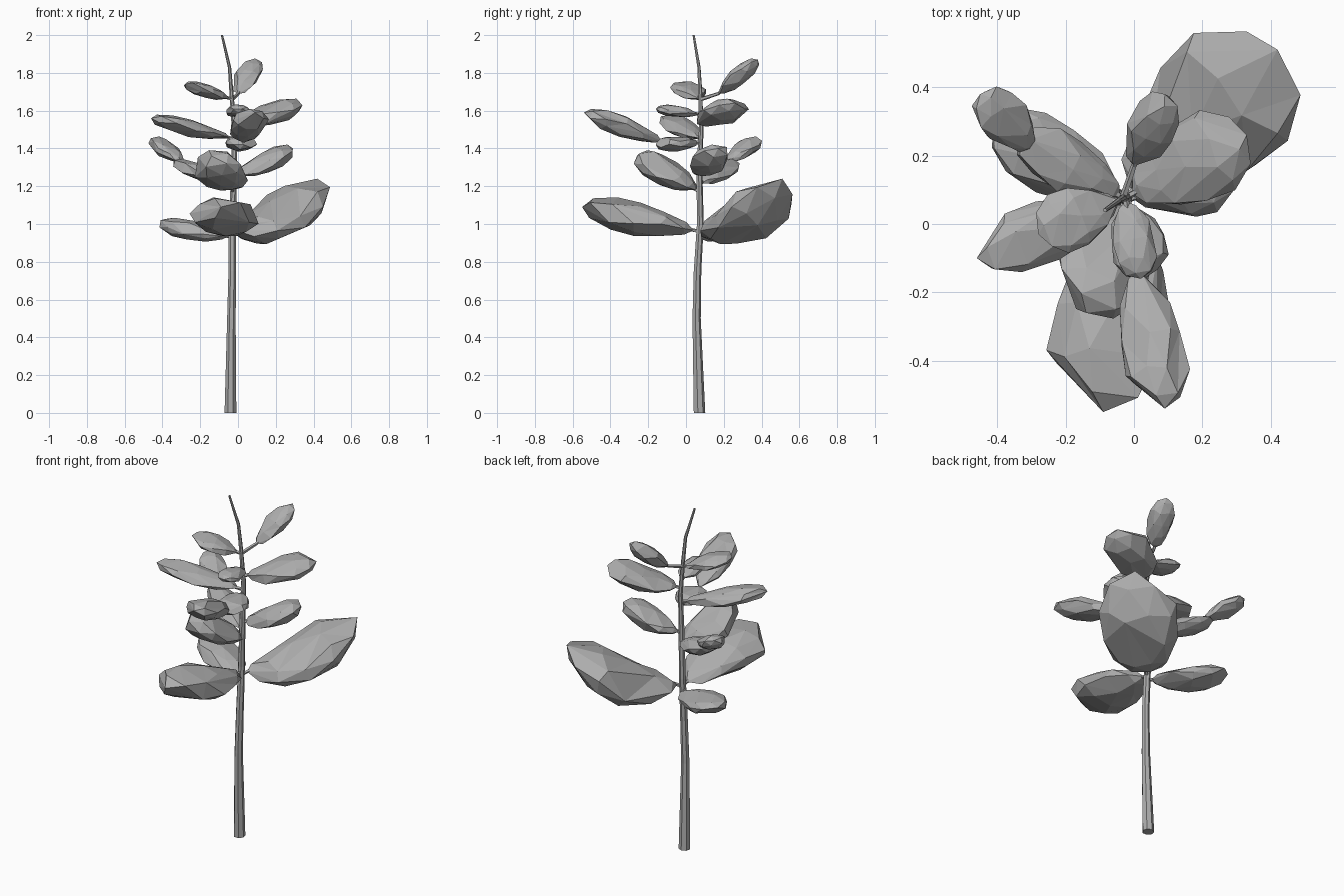
import bpy, bmesh, random
from mathutils import Vector

random.seed(4)
cube = bpy.data.objects.get("Cube")
if cube:
    bpy.data.objects.remove(cube)

# One stone grey for everything
grey = bpy.data.materials.new("stone_grey")
grey.use_nodes = True
colour = (0.42, 0.42, 0.42, 1)
grey.diffuse_color = colour
grey.node_tree.nodes["Principled BSDF"].inputs["Base Color"].default_value = colour


def finish(name, bm):
    bmesh.ops.recalc_face_normals(bm, faces=bm.faces)
    mesh = bpy.data.meshes.new(name)
    bm.to_mesh(mesh)
    bm.free()
    mesh.materials.append(grey)
    bpy.context.collection.objects.link(bpy.data.objects.new(name, mesh))


def tube(name, points, radii, sides=7):
    """Flat-sided tapered tube along a path, capped at both ends."""
    bm = bmesh.new()
    rings = []
    points = [Vector(p) for p in points]
    for i, (p, r) in enumerate(zip(points, radii)):
        along = points[min(i + 1, len(points) - 1)] - points[max(i - 1, 0)]
        turn = Vector((0, 0, 1)).rotation_difference(along).to_matrix()
        if name == "trunk" and i == 0:
            turn.identity()
        made = bmesh.ops.create_circle(bm, segments=sides, radius=r, cap_ends=i in (0, len(points) - 1))
        for v in made["verts"]:
            v.co = p + turn @ v.co
        rings.append(made["verts"])
    for low, high in zip(rings, rings[1:]):
        for k in range(sides):
            n = (k + 1) % sides
            bm.faces.new((low[k], low[n], high[n], high[k]))
    finish(name, bm)


def foliage(name, base, tip, width, thick, sag):
    """Chunky irregular pad, narrow at the base, broad near the tip, with a sagging middle."""
    base, tip = Vector(base), Vector(tip)
    axis = tip - base
    side = axis.cross(Vector((0, 0, 1))).normalized()
    up = side.cross(axis).normalized()
    ball = bmesh.new()
    bmesh.ops.create_icosphere(ball, subdivisions=2, radius=1)
    ends = [v.co.copy() for v in ball.verts if abs(v.co.z) > 0.99]
    body = [v.co.copy() for v in ball.verts if abs(v.co.z) <= 0.99]
    ball.free()
    # Hull over a random share of the ball's points gives large uneven facets
    bm = bmesh.new()
    for co in ends + random.sample(body, 30):
        bm.verts.new(co)
    hull = bmesh.ops.convex_hull(bm, input=bm.verts)
    spare = [g for g in hull["geom_interior"] if isinstance(g, bmesh.types.BMVert)]
    bmesh.ops.delete(bm, geom=spare, context="VERTS")
    for v in bm.verts:
        x, y, t = v.co
        swell = (0.99 + 0.25 * t) * random.uniform(0.94, 1.12)
        v.co = (base + axis * (t + 1) / 2 + side * x * swell * width / 2
                + up * y * swell * thick / 2 - Vector((0, 0, sag * (1 - t * t))))
    finish(name, bm)


# Trunk
path = [(-0.04, 0.07, 0), (-0.035, 0.055, 0.5), (-0.03, 0.06, 0.75), (-0.03, 0.075, 1),
        (-0.02, 0.07, 1.3), (-0.02, 0.08, 1.5), (-0.035, 0.075, 1.7),
        (-0.045, 0.068, 1.83), (-0.085, 0.04, 2)]
tube("trunk", path, [0.032, 0.023, 0.021, 0.019, 0.016, 0.013, 0.011, 0.009, 0.006])


def on_trunk(z):
    for a, b in zip(path, path[1:]):
        if a[2] <= z <= b[2]:
            return Vector(a).lerp(Vector(b), (z - a[2]) / (b[2] - a[2]))


# Foliage pads: attach height, tip, width, thickness, sag
pads = {
    "low_back_left": (0.95, (0.42, 0.51, 1.24), 0.41, 0.22, 0.09),
    "low_front": (0.96, (-0.09, -0.55, 1.09), 0.35, 0.17, 0),
    "low_back_right": (0.93, (-0.41, 0.29, 1.01), 0.22, 0.1, 0.01),
    "middle_front": (1.17, (-0.14, -0.26, 1.36), 0.29, 0.15, 0),
    "middle_back_right": (1.21, (-0.34, 0.25, 1.33), 0.16, 0.09, 0),
    "middle_left": (1.26, (0.29, 0.17, 1.4), 0.21, 0.11, 0.01),
    "upper_right": (1.45, (-0.46, -0.1, 1.56), 0.18, 0.09, 0),
    "upper_front_inner": (1.43, (0.03, -0.16, 1.42), 0.16, 0.08, 0),
    "upper_left": (1.53, (0.33, 0.26, 1.64), 0.26, 0.11, 0.01),
    "top_front": (1.58, (0.02, -0.16, 1.61), 0.13, 0.06, 0),
    "top_right": (1.66, (-0.28, -0.03, 1.74), 0.18, 0.07, 0),
}
for name, (z, tip, width, thick, sag) in pads.items():
    root = on_trunk(z)
    inner = root.lerp(Vector(tip), 0.05)
    foliage(name + "_foliage", inner, tip, width, thick, sag)
    tube(name + "_twig", (root, root.lerp(Vector(tip), 0.2)), (0.01, 0.008), 5)

# Outer pads carried on longer twigs: attach height, start, tip, width, thickness
outer = {
    "middle_back_right_outer": (1.21, (-0.3, 0.22, 1.33), (-0.45, 0.38, 1.45), 0.15, 0.08),
    "upper_front_outer": (1.43, (0.01, -0.13, 1.44), (0.09, -0.54, 1.59), 0.19, 0.11),
    "top_back_left": (1.66, (0, 0.17, 1.69), (0.09, 0.38, 1.87), 0.15, 0.09),
}
for name, (z, start, tip, width, thick) in outer.items():
    foliage(name + "_foliage", start, tip, width, thick, 0)
    tube(name + "_twig", (on_trunk(z), start, Vector(start).lerp(Vector(tip), 0.2)), (0.011, 0.009, 0.007), 5)
